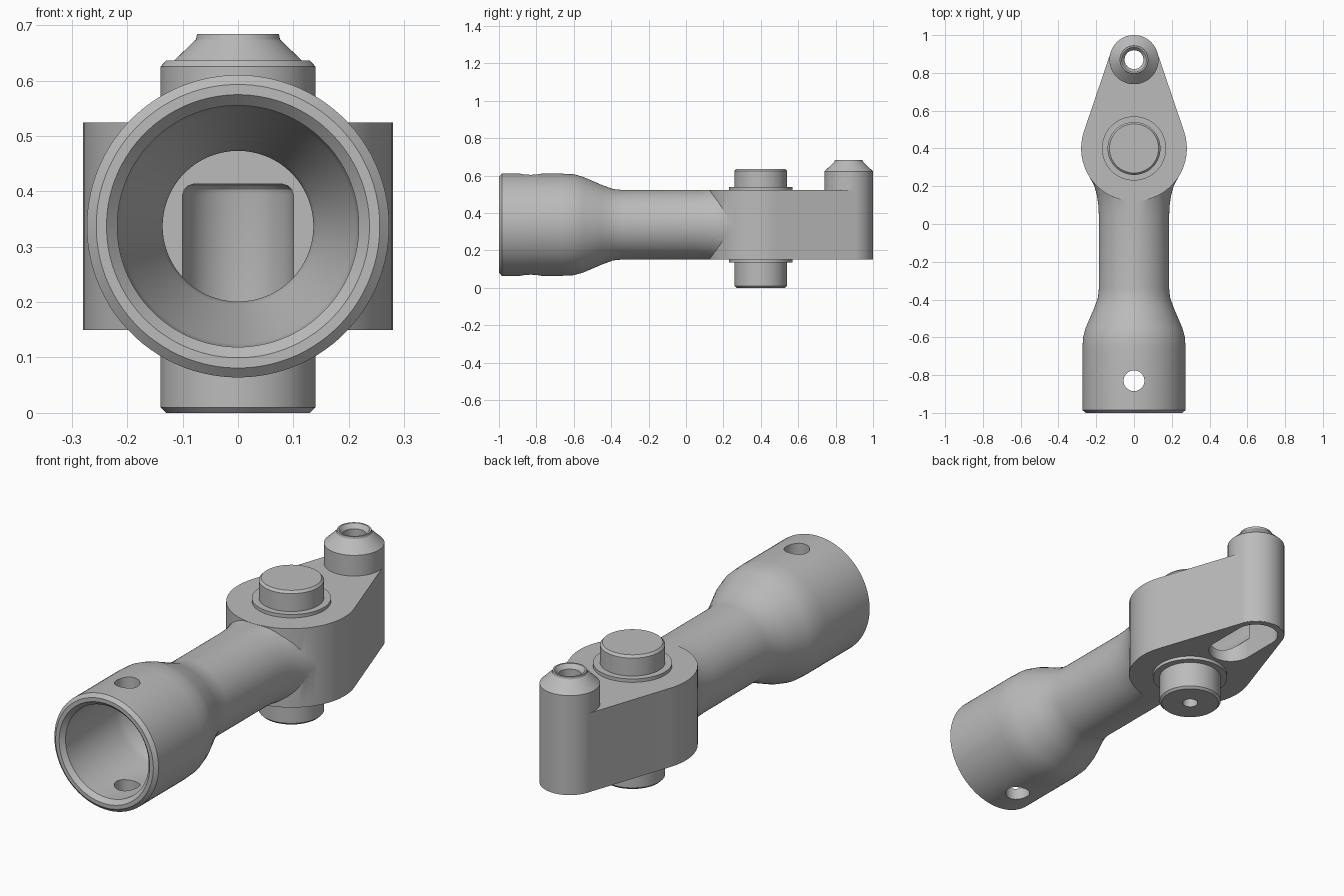
import bpy, bmesh, math
from math import sin, cos, pi

cube = bpy.data.objects.get("Cube")
if cube:
    bpy.data.objects.remove(cube, do_unlink=True)

AXIS_Z = 0.337       # height of the tube axis
PIVOT_Y = 0.40       # trunnion centre
TIP_Y = 0.87         # lever tip centre
LOW, HIGH = 0.15, 0.524

steel = bpy.data.materials.new("grey_steel")
steel.use_nodes = True
grey = (0.5, 0.5, 0.5, 1)
steel.diffuse_color = grey
steel.node_tree.nodes["Principled BSDF"].inputs["Base Color"].default_value = grey


def outline(y1, r1, y2, r2, z, n=32):
    """Two circles on the y axis joined by their tangents."""
    a = math.asin((r1 - r2) / (y2 - y1))
    front = [pi - a + (pi + 2 * a) * i / n for i in range(n + 1)]
    back = [a + (pi - 2 * a) * i / n for i in range(n + 1)]
    return ([(r1 * cos(t), y1 + r1 * sin(t), z) for t in front]
            + [(r2 * cos(t), y2 + r2 * sin(t), z) for t in back])


def circle_z(r, y, z, n=64):
    return [(r * cos(2 * pi * i / n), y + r * sin(2 * pi * i / n), z) for i in range(n)]


def circle_y(r, y, n=96, limit=None):
    pts = []
    for i in range(n):
        t = 2 * pi * (i + 0.5) / n
        h = r * sin(t)
        if limit:
            h = max(-limit, min(limit, h))
        pts.append((r * cos(t), y, AXIS_Z + h))
    return pts


def loft(name, rings):
    """Closed solid through rings of equal point count."""
    bm = bmesh.new()
    loops = [[bm.verts.new(p) for p in ring] for ring in rings]
    n = len(loops[0])
    for a, b in zip(loops, loops[1:]):
        for i in range(n):
            j = (i + 1) % n
            bm.faces.new((a[i], a[j], b[j], b[i]))
    bm.faces.new(loops[0])
    bm.faces.new(loops[-1])
    bmesh.ops.recalc_face_normals(bm, faces=bm.faces)
    mesh = bpy.data.meshes.new(name)
    bm.to_mesh(mesh)
    bm.free()
    mesh.materials.append(steel)
    obj = bpy.data.objects.new(name, mesh)
    bpy.context.collection.objects.link(obj)
    return obj


def combine(target, other, operation):
    mod = target.modifiers.new("combine", 'BOOLEAN')
    mod.operation = operation
    mod.solver = 'EXACT'
    mod.object = other
    bpy.context.view_layer.objects.active = target
    bpy.ops.object.modifier_apply(modifier=mod.name)
    bpy.data.objects.remove(other, do_unlink=True)


# socket, taper and neck, flaring into the lever
tube_profile = [(0.256, -1), (0.273, -0.985), (0.273, -0.66), (0.270, -0.60),
                (0.256, -0.55), (0.213, -0.45), (0.191, -0.39), (0.186, -0.34),
                (0.186, 0.04), (0.189, 0.10), (0.196, 0.15), (0.210, 0.20),
                (0.236, 0.25), (0.2, 0.35)]
body = loft("socket_lever_body",
            [circle_y(r, y, limit=0.186 if y > 0 else None) for r, y in tube_profile])

# lever plate with tapered sides
lever = loft("lever", [outline(PIVOT_Y, 0.28, TIP_Y, 0.129, z) for z in (LOW, HIGH)])
combine(body, lever, 'UNION')

# boss on the lever tip
boss_profile = [(0.13, LOW + 0.001), (0.13, 0.622), (0.076, 0.674), (0.074, 0.684)]
boss = loft("tip_boss", [circle_z(r, TIP_Y, z) for r, z in boss_profile])
combine(body, boss, 'UNION')

# upper and lower trunnions with thrust collars
upper = [(0.17, 0.50), (0.17, 0.540), (0.14, 0.540), (0.14, 0.625), (0.13, 0.636)]
lower = [(0.17, 0.17), (0.17, 0.134), (0.14, 0.134), (0.14, 0.01), (0.13, 0),
         (0.035, 0), (0.035, 0.08)]
for name, profile in (("upper_trunnion", upper), ("lower_trunnion", lower)):
    pin = loft(name, [circle_z(r, PIVOT_Y, z) for r, z in profile])
    combine(body, pin, 'UNION')

# stepped bore along the tube
bore_profile = [(0.257, -1.02), (0.218, -0.98), (0.218, -0.60), (0.212, -0.57),
                (0.142, -0.40), (0.136, -0.37), (0.136, 0.70)]
combine(body, loft("bore", [circle_y(r, y) for r, y in bore_profile]), 'DIFFERENCE')

# slot under the lever tip, rounded at its roof
slot_profile = [(0.1, 0.1), (0.1, 0.393), (0.097, 0.403), (0.09, 0.41), (0.08, 0.413)]
slot = loft("slot", [outline(0.69, r, TIP_Y, r, z) for r, z in slot_profile])
combine(body, slot, 'DIFFERENCE')

# hole through the boss, countersunk at the top
hole_profile = [(0.05, 0.36), (0.05, 0.664), (0.074, 0.694)]
combine(body, loft("boss_hole", [circle_z(r, TIP_Y, z) for r, z in hole_profile]), 'DIFFERENCE')

# cross pin hole through the socket
cross = loft("cross_hole", [circle_z(0.055, -0.83, z) for z in (-0.1, 0.8)])
combine(body, cross, 'DIFFERENCE')

bpy.ops.object.select_all(action='DESELECT')
body.select_set(True)
bpy.context.view_layer.objects.active = body
bpy.ops.object.shade_smooth_by_angle(angle=math.radians(28))
